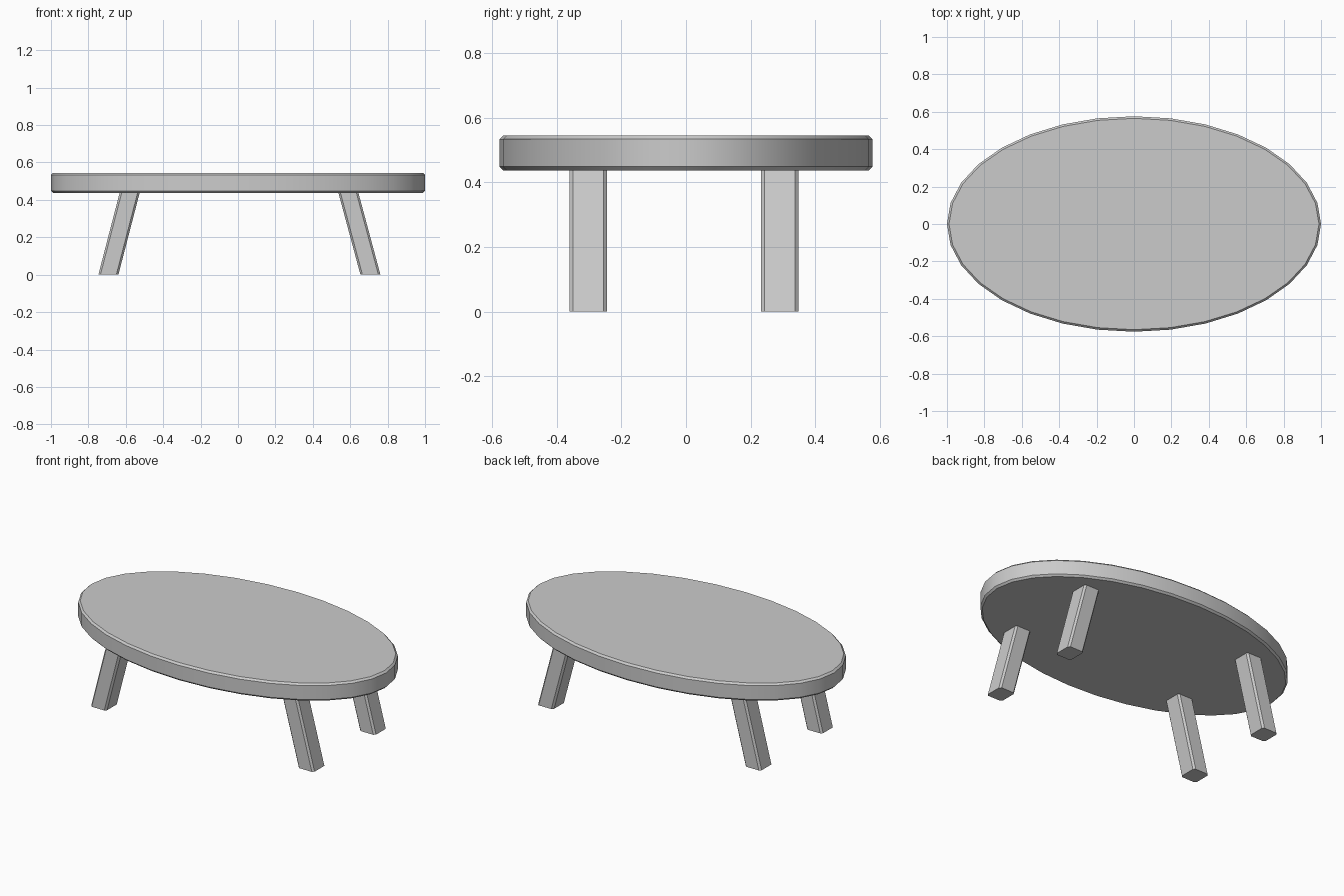
import bpy, bmesh
from math import cos, sin, pi, radians

if "Cube" in bpy.data.objects:
    bpy.data.objects.remove(bpy.data.objects["Cube"])


def loft(name, rings):
    """Solid skinned through matching rings of points, capped at both ends."""
    bm = bmesh.new()
    loops = [[bm.verts.new(p) for p in ring] for ring in rings]
    n = len(loops[0])
    for a, b in zip(loops, loops[1:]):
        for i in range(n):
            j = (i + 1) % n
            bm.faces.new((a[i], a[j], b[j], b[i]))
    bm.faces.new(loops[0])
    bm.faces.new(loops[-1])
    bmesh.ops.recalc_face_normals(bm, faces=bm.faces)
    mesh = bpy.data.meshes.new(name)
    bm.to_mesh(mesh)
    bm.free()
    obj = bpy.data.objects.new(name, mesh)
    bpy.context.collection.objects.link(obj)
    return obj


def ellipse(inset, z, n=32):
    return [((1 - inset) * cos(2 * pi * i / n),
             (0.576 - inset) * sin(2 * pi * i / n), z) for i in range(n)]


def chamfered_rect(cx, cy, z, hx=0.0535, hy=0.058, c=0.011):
    pts = [(hx, hy - c), (hx - c, hy), (c - hx, hy), (-hx, hy - c),
           (-hx, c - hy), (c - hx, -hy), (hx - c, -hy), (hx, c - hy)]
    return [(cx + x, cy + y, z) for x, y in pts]


# Oval top with chamfered rims
TOP, UNDER, C = 0.544, 0.437, 0.011
top = loft("table_top", [ellipse(C, UNDER), ellipse(0, UNDER + C),
                         ellipse(0, TOP - C), ellipse(C, TOP)])
bpy.context.view_layer.objects.active = top
top.select_set(True)
bpy.ops.object.shade_smooth_by_angle(angle=radians(30))

# Four legs splayed outward along x, cut level with the floor
for side, foot, head in (("left", -0.693, -0.579), ("right", 0.708, 0.590)):
    for end, y in (("front", -0.302), ("back", 0.290)):
        loft(f"{end}_{side}_leg", [chamfered_rect(foot, y, 0),
                                   chamfered_rect(head, y, UNDER + 0.002)])
